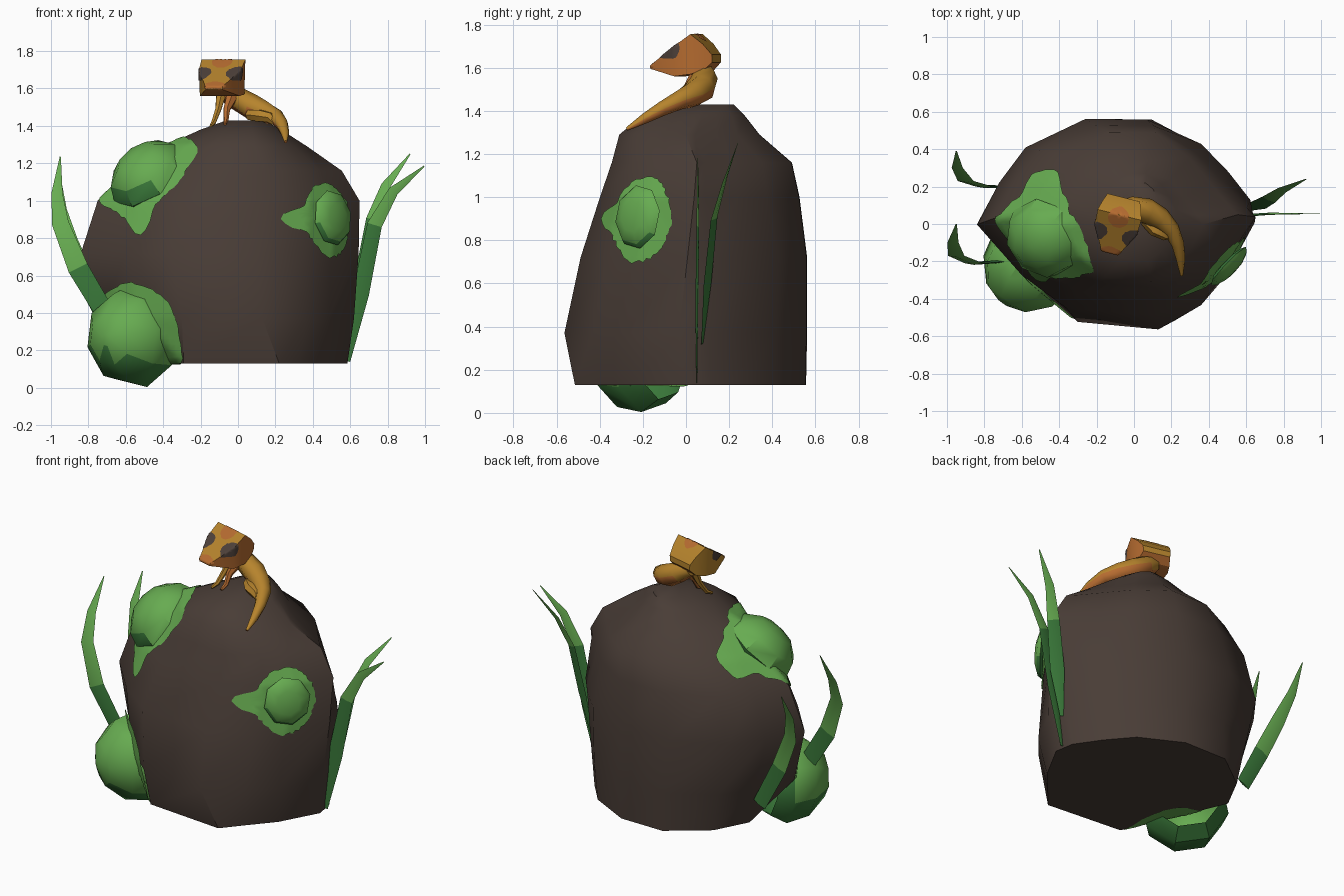
import bpy, bmesh, math, random
from mathutils import Vector, Matrix
from mathutils.bvhtree import BVHTree

if "Cube" in bpy.data.objects:
    bpy.data.objects.remove(bpy.data.objects["Cube"])

random.seed(4)


def material(name, rgb):
    m = bpy.data.materials.new(name)
    m.diffuse_color = (*rgb, 1)
    m.use_nodes = True
    m.node_tree.nodes["Principled BSDF"].inputs["Base Color"].default_value = m.diffuse_color
    return m


ROCK = material("dark brown rock", (0.066, 0.046, 0.037))
LIGHT = material("light green", (0.135, 0.41, 0.082))
DARK = material("dark green", (0.042, 0.19, 0.042))
GOLD = material("golden orange", (0.47, 0.23, 0.026))
RUST = material("rust orange", (0.47, 0.15, 0.03))
SPOT = material("dark spots", (0.075, 0.052, 0.042))


def finish(name, bm, mats, rule=None, angle=35):
    """Turn a bmesh into an object, colouring its faces by a rule."""
    bmesh.ops.recalc_face_normals(bm, faces=bm.faces)
    bm.normal_update()
    if rule:
        for f in bm.faces:
            f.material_index = rule(f)
    me = bpy.data.meshes.new(name)
    bm.to_mesh(me)
    bm.free()
    for m in mats:
        me.materials.append(m)
    ob = bpy.data.objects.new(name, me)
    bpy.context.collection.objects.link(ob)
    bpy.ops.object.select_all(action='DESELECT')
    ob.select_set(True)
    bpy.context.view_layer.objects.active = ob
    bpy.ops.object.shade_smooth_by_angle(angle=math.radians(angle))
    return ob


def loft(rings, cap_start=True, cap_end=True):
    """Skin a list of equal-length point rings."""
    bm = bmesh.new()
    vs = [[bm.verts.new(p) for p in ring] for ring in rings]
    n = len(vs[0])
    for a, b in zip(vs, vs[1:]):
        for i in range(n):
            j = (i + 1) % n
            bm.faces.new((a[i], a[j], b[j], b[i]))
    if cap_start:
        bm.faces.new(vs[0][::-1])
    if cap_end:
        bm.faces.new(vs[-1])
    return bm


def frame(axis):
    a = Vector(axis).normalized()
    u = Vector((0, 0, 1)).cross(a).normalized()
    return a, u, a.cross(u)


def tree(ob):
    me = ob.data
    return BVHTree.FromPolygons([v.co for v in me.vertices], [list(p.vertices) for p in me.polygons])


def patch(name, bvh, center, axis, radii, mat, depth=.4, lift=0.009, jag=0.008, seg=64, steps=10):
    """Irregular thin splash of colour, projected outward from inside a surface."""
    a, u, v = frame(axis)
    c = Vector(center)
    origin = c - a * depth
    k = len(radii)
    bm = bmesh.new()

    def snap(p):
        d = (p - origin).normalized()
        loc, nor, _, _ = bvh.ray_cast(origin, d)
        if loc is None:
            loc = bvh.find_nearest(p)[0]
        return bm.verts.new(loc + d * lift)

    mid = snap(c)
    prev = None
    reach = []
    for i in range(seg):
        t = i / seg * k
        w = 0.5 - 0.5 * math.cos((t % 1) * math.pi)
        reach.append(radii[int(t) % k] * (1 - w) + radii[(int(t) + 1) % k] * w + random.uniform(-jag, jag))
    for s in range(1, steps + 1):
        ring = []
        for i in range(seg):
            r = reach[i] * s / steps
            t = 2 * math.pi * i / seg
            ring.append(snap(c + u * r * math.cos(t) + v * r * math.sin(t)))
        for i in range(seg):
            j = (i + 1) % seg
            if prev:
                bm.faces.new((prev[i], ring[i], ring[j], prev[j]))
            else:
                bm.faces.new((mid, ring[i], ring[j]))
        prev = ring
    return finish(name, bm, [mat], angle=60)


def dome(name, center, axis, ru, rv, h, low, n=8):
    """Faceted moss cushion: dark around the rim and underside, light on top."""
    a, u, v = frame(axis)
    c = Vector(center)
    rings = []
    for r, t in [(0.8, -0.2), (1, 0.1), (0.88, 0.55), (0.5, 0.9), (0.12, 1)]:
        rings.append([c + u * ru * r * math.cos(2 * math.pi * (i + .25) / n)
                      + v * rv * r * math.sin(2 * math.pi * (i + .25) / n) + a * h * t for i in range(n)])
    return finish(name, loft(rings, cap_start=False), [LIGHT, DARK],
                  lambda f: int(f.normal.z < low or (f.calc_center_median() - c).dot(a) < 0), angle=40)


def tube(name, path, mats, rule=None, n=8):
    """Tapered limb; path holds x, y, z, radius."""
    pts = [Vector(p[:3]) for p in path]
    rings = []
    for i, p in enumerate(path):
        d = pts[min(i + 1, len(pts) - 1)] - pts[max(i - 1, 0)]
        a, u, v = frame(d)
        rings.append([pts[i] + p[3] * (u * math.cos(2 * math.pi * k / n)
                                       + v * math.sin(2 * math.pi * k / n)) for k in range(n)])
    return finish(name, loft(rings), mats, rule, angle=50)


def blade(name, path, split, twist=0.0):
    """Grass blade: thin diamond section, dark below the split height."""
    pts = [Vector(p[:3]) for p in path]
    rings = []
    for i, p in enumerate(path):
        d = pts[min(i + 1, len(pts) - 1)] - pts[max(i - 1, 0)]
        side = Vector((d.z, 0, -d.x)).normalized() + Vector((0, twist, 0))
        thin = d.cross(side).normalized()
        w = p[3]
        rings.append([pts[i] + side * w, pts[i] + thin * w * .15, pts[i] - side * w, pts[i] - thin * w * .15])
    return finish(name, loft(rings), [LIGHT, DARK],
                  lambda f: int(f.calc_center_median().z < split), angle=30)


# Rock: one footprint scaled through stacked levels (z, xmin, xmax, ymin, ymax), slimmer at the upper back right
foot = [(-.84, -.04), (-.60, -.33), (-.36, -.52), (.11, -.56), (.36, -.43), (.50, -.28), (.645, -.03),
        (.622, .10), (.505, .26), (.36, .42), (.07, .56), (-.26, .563), (-.58, .40), (-.72, .2)]
levels = [(.13, -.74, .585, -.51, .555), (.37, -.74, .62, -.565, .56), (.72, -.84, .645, -.49, .56),
          (1.0, -.75, .65, -.40, .525), (1.16, -.58, .555, -.345, .49), (1.29, -.40, .37, -.31, .34),
          (1.38, -.20, .23, -.20, .27), (1.43, -.06, .14, -.05, .22)]
slim = {7: (.96, .6), 8: (.90, .85), 9: (.88, .92)}
rings = []
for z, x0, x1, y0, y1 in levels:
    ring = []
    for i, (x, y) in enumerate(foot):
        px = (x0 + x1) / 2 + (x + .0975) / .7425 * (x1 - x0) / 2
        py = (y0 + y1) / 2 + y / .5615 * (y1 - y0) / 2
        sx, sy = slim.get(i, (1, 1)) if .9 < z < 1.3 else (1, 1)
        ring.append((px * sx, py * sy, z))
    rings.append(ring)
# Base outline is cut straight across at the left
base = {0: (-.49, -.02), 1: (-.39, -.25), 2: (-.29, -.47), 3: (.22, -.515), 12: (-.46, .38), 13: (-.57, .17)}
for i, (x, y) in base.items():
    rings[0][i] = (x, y, .13)
rock = finish("rock", loft(rings), [ROCK], angle=40)
rock_tree = tree(rock)

# Moss cushions and the moss spreading on the rock around them
patch("low_moss_spread", rock_tree, (-.54, -.22, .27), (-.6, -.75, -.1),
      [.30, .30, .28, .27, .26, .27, .29, .30, .30, .32, .36, .38, .40, .38, .36, .32], LIGHT, depth=.4)
dome("low_moss", (-.52, -.165, .275), (-.57, -.79, -.06), .265, .275, .315, -.35)
patch("high_moss_spread", rock_tree, (-.47, -.06, 1.12), (-.5, -.45, .74),
      [.27, .30, .27, .25, .25, .30, .46, .44, .28, .28, .30, .27, .30, .46, .28, .26], LIGHT, depth=.5)
dome("high_moss", (-.46, -.06, 1.11), (-.5, -.45, .74), .225, .235, .19, -.3)
patch("side_moss_spread", rock_tree, (.50, -.23, .91), (.72, -.69, .1),
      [.205, .20, .20, .21, .21, .20, .19, .19, .36, .20, .19, .21, .22, .22, .21, .20], LIGHT, depth=.5)
side = rock_tree.find_nearest(Vector((.51, -.23, .91)))[0]
dome("side_moss", side + Vector((.72, -.69, .1)) * .018, (.72, -.69, .1), .14, .15, .05, -.35)

# Grass blades: x, y, z, half width
blade("left_grass_front", [(-.70, -.20, .38, .05), (-.855, -.21, .64, .055), (-.95, -.17, .88, .045),
                           (-.968, -.10, 1.04, .03), (-.95, .0, 1.235, .003)], .6)
blade("left_grass_back", [(-.66, .20, .28, .045), (-.80, .20, .55, .05), (-.90, .23, .78, .045),
                          (-.945, .30, .95, .03), (-.95, .39, 1.12, .003)], .6)
blade("right_grass_front", [(.59, .05, .14, .01), (.655, .05, .5, .045), (.73, .055, .87, .04),
                            (.83, .055, 1.05, .028), (.995, .055, 1.185, .003)], .85, .12)
blade("right_grass_back", [(.61, .075, .32, .01), (.665, .10, .6, .04), (.72, .13, .9, .035),
                           (.79, .18, 1.08, .025), (.92, .24, 1.25, .003)], .85, -.45)

# Lizard head: wedge of four-sided sections (y, bottom z, top z, half width)
turn = Matrix.Translation((-.085, 0.02, 0)) @ Matrix.Rotation(math.radians(-14), 4, 'Z')
sections = [(.125, 1.625, 1.66, .085), (.085, 1.585, 1.71, .10), (.03, 1.57, 1.755, .115),
            (-.05, 1.56, 1.70, .11), (-.18, 1.595, 1.61, .045)]
rings = [[turn @ Vector(p) for p in ((-w, y, b), (w, y, b), (w * 1.05, y, t), (-w * 1.05, y, t))]
         for y, b, t, w in sections]
head = finish("lizard_head", loft(rings), [GOLD, RUST],
              lambda f: int(f.normal.z < -.3 or f.normal.x > .6), angle=25)
head_tree = tree(head)
for s, side_name in ((-1, "left"), (1, "right")):
    patch(side_name + "_eye_spot", head_tree, turn @ Vector((s * .085, -.06, 1.68)),
          turn.to_3x3() @ Vector((s * .6, -.7, .35)),
          [.055, .05, .04, .045, .055, .05, .04, .05], SPOT, depth=.1, lift=.004, jag=.003, seg=24, steps=6)
patch("forehead_patch", head_tree, turn @ Vector((0, .03, 1.73)), (-.1, -.4, .9),
      [.04, .05, .07, .05, .04, .05, .06, .05], RUST, depth=.06, lift=.004, jag=.003, seg=24, steps=5)
patch("chin_patch", head_tree, turn @ Vector((0, -.15, 1.61)), (-.2, -.9, .3),
      [.05, .03, .025, .03, .05, .04, .03, .04], RUST, depth=.06, lift=.003, jag=.002, seg=24, steps=5)

# Lizard body with curling tail, and legs
tube("lizard_body", [(-.08, .07, 1.59, .05), (-.01, .085, 1.55, .062), (.07, .07, 1.505, .068), (.14, .03, 1.475, .06),
                     (.20, -.03, 1.45, .045), (.235, -.11, 1.41, .034), (.25, -.19, 1.365, .024),
                     (.255, -.275, 1.315, .008)], [GOLD, RUST], lambda f: int(f.normal.z < -.3))
tube("left_front_leg", [(-.09, .05, 1.57, .03), (-.105, .02, 1.49, .018), (-.13, -.02, 1.42, .014),
                        (-.145, -.06, 1.40, .008)], [GOLD], n=6)
tube("right_front_leg", [(-.03, .05, 1.56, .035), (-.06, .0, 1.49, .02), (-.065, -.03, 1.43, .014),
                         (-.07, -.07, 1.41, .008)], [RUST], n=6)
tube("right_hind_leg", [(.06, .02, 1.46, .03), (.11, -.03, 1.455, .036), (.17, -.06, 1.445, .03),
                        (.20, -.07, 1.41, .012)], [GOLD], n=6)
